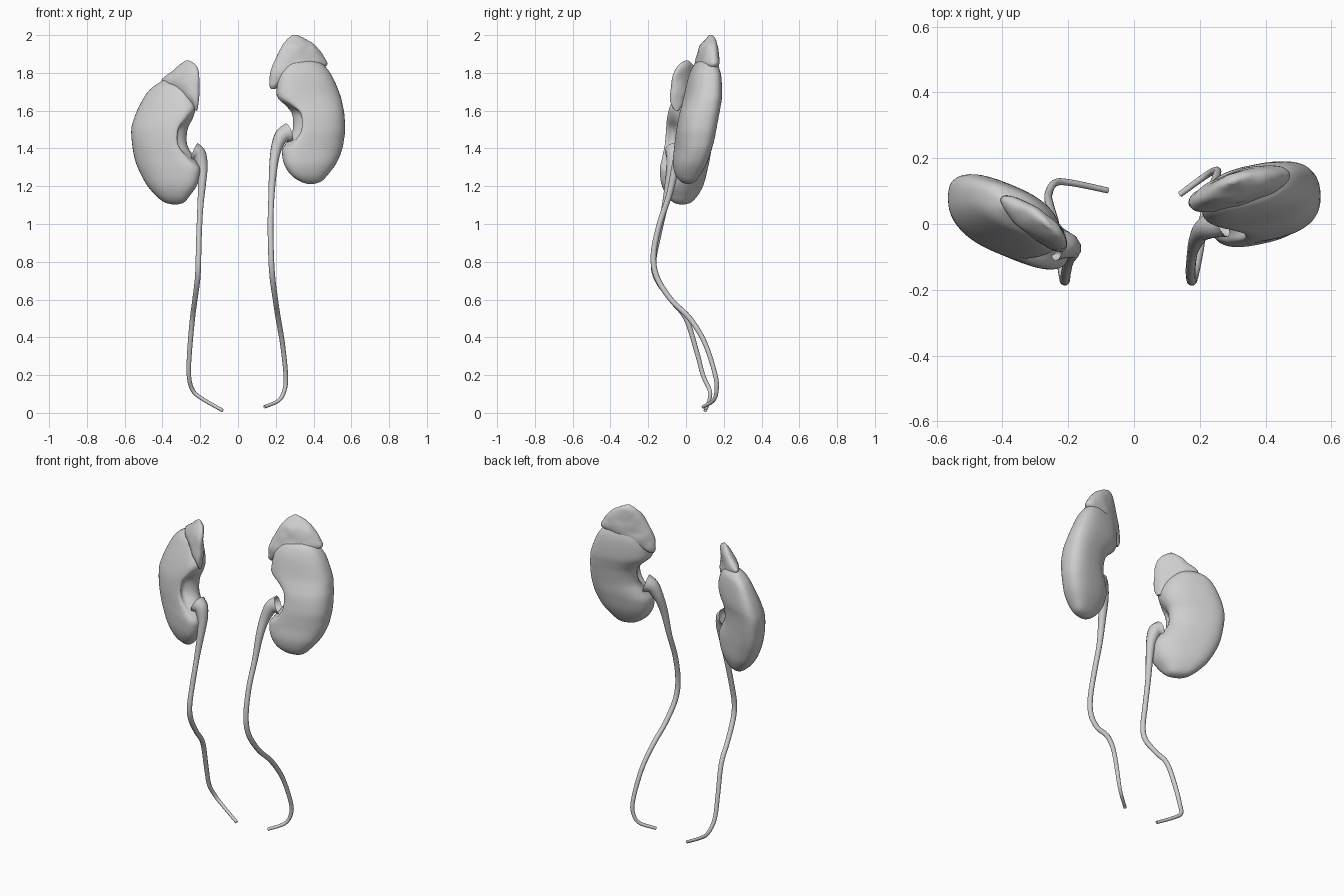
import bpy
import bmesh
import math
from mathutils import noise

cube = bpy.data.objects.get("Cube")
if cube:
    bpy.data.objects.remove(cube, do_unlink=True)

# One pale grey for every part
grey = bpy.data.materials.new("pale_grey")
grey.use_nodes = True
grey.diffuse_color = (.62, .62, .62, 1)
shader = next(n for n in grey.node_tree.nodes if n.type == 'BSDF_PRINCIPLED')
shader.inputs["Base Color"].default_value = grey.diffuse_color
shader.inputs["Roughness"].default_value = .6


def resample(rows, steps):
    """Smooth curve through the rows, whatever their number of columns."""
    result = []
    for i in range(len(rows) - 1):
        before, start = rows[max(i - 1, 0)], rows[i]
        end, after = rows[i + 1], rows[min(i + 2, len(rows) - 1)]
        for step in range(steps):
            f = step / steps
            row = []
            for a, b, c, d in zip(before, start, end, after):
                bend = 2 * a - 5 * b + 4 * c - d
                twist = 3 * (b - c) + d - a
                row.append(b + f * (c - a + f * (bend + f * twist)) / 2)
            result.append(row)
    result.append(list(rows[-1]))
    return result


def select_only(obj):
    for other in bpy.context.selected_objects:
        other.select_set(False)
    bpy.context.view_layer.objects.active = obj
    obj.select_set(True)


def finish(obj):
    obj.data.materials.clear()
    obj.data.materials.append(grey)
    select_only(obj)
    bpy.ops.object.shade_smooth_by_angle(angle=math.radians(60))


def blunt(value, power):
    return math.copysign(abs(value) ** power, value)


def loft(name, rows, slant, power, roughness=0, sides=48, steps=4):
    """Stack oval rings: height, inner x, outer x, middle y, half depth, cleft."""
    bm = bmesh.new()
    rings = []
    for z, inner, outer, middle, depth, cleft in resample(rows, steps):
        ring = []
        half = (outer - inner) / 2
        for i in range(sides):
            angle = math.tau * i / sides
            # The cleft sinks into the inner edge, a little towards the front
            off = (angle - math.pi - .4) / .4
            dx = half * blunt(math.cos(angle), power)
            dx += math.copysign(cleft, half) * math.exp(-off * off)
            y = middle + slant * dx + depth * blunt(math.sin(angle), power)
            ring.append(bm.verts.new(((inner + outer) / 2 + dx, y, z)))
        rings.append(ring)
    for low, high in zip(rings, rings[1:]):
        for i in range(sides):
            j = (i + 1) % sides
            bm.faces.new((low[i], low[j], high[j], high[i]))
    bm.faces.new(rings[0])
    bm.faces.new(rings[-1])
    bmesh.ops.recalc_face_normals(bm, faces=bm.faces)
    # Gentle lumps on the surface
    bm.normal_update()
    for v in bm.verts:
        v.co += v.normal * roughness * noise.noise(v.co * 22)
    mesh = bpy.data.meshes.new(name)
    bm.to_mesh(mesh)
    bm.free()
    obj = bpy.data.objects.new(name, mesh)
    bpy.context.collection.objects.link(obj)
    finish(obj)


def tube(name, points, widths):
    """Tapering open pipe whose first point is the flared mouth."""
    curve = bpy.data.curves.new(name, 'CURVE')
    curve.dimensions = '3D'
    curve.bevel_depth = 1
    curve.bevel_resolution = 4
    path = resample([p + (w,) for p, w in zip(points, widths)], 5)
    spline = curve.splines.new('POLY')
    spline.points.add(len(path) - 1)
    for point, (x, y, z, radius) in zip(spline.points, path):
        point.co = (x, y, z, 1)
        point.radius = radius
    obj = bpy.data.objects.new(name, curve)
    bpy.context.collection.objects.link(obj)
    select_only(obj)
    bpy.ops.object.convert(target='MESH')
    finish(bpy.context.view_layer.objects.active)


# Kidneys: bean shapes, the left one higher and leaning back
left_kidney = [
    (1.212, .37, .4, .01, .01, 0),
    (1.225, .33, .44, .01, .035, 0),
    (1.26, .28, .475, .01, .06, 0),
    (1.32, .243, .52, .02, .082, 0),
    (1.39, .233, .55, .035, .09, 0),
    (1.44, .255, .56, .045, .095, .03),
    (1.5, .283, .567, .055, .098, .05),
    (1.58, .28, .563, .07, .098, .05),
    (1.625, .25, .555, .08, .095, .02),
    (1.68, .205, .542, .09, .09, 0),
    (1.78, .215, .5, .1, .078, 0),
    (1.84, .25, .455, .105, .058, 0),
    (1.865, .29, .41, .11, .035, 0),
    (1.88, .33, .37, .11, .01, 0),
]
right_kidney = [
    (1.103, -.32, -.345, -.02, .01, 0),
    (1.115, -.285, -.39, -.02, .04, 0),
    (1.15, -.255, -.435, -.02, .068, 0),
    (1.21, -.215, -.485, -.018, .09, 0),
    (1.29, -.198, -.527, -.012, .098, 0),
    (1.35, -.225, -.548, 0, .1, .02),
    (1.42, -.262, -.56, .012, .102, .05),
    (1.5, -.26, -.565, .02, .102, .05),
    (1.56, -.235, -.55, .025, .1, .02),
    (1.62, -.225, -.525, .03, .09, 0),
    (1.69, -.25, -.485, .04, .072, 0),
    (1.73, -.285, -.445, .045, .055, 0),
    (1.765, -.33, -.39, .045, .015, 0),
]
loft("left_kidney", left_kidney, .2, .78)
loft("right_kidney", right_kidney, -.4, .78)

# Adrenal glands: flattened lumpy caps draped over the upper ends
left_gland = [
    (1.715, .175, .2, .07, .01, 0),
    (1.74, .167, .24, .075, .03, 0),
    (1.8, .172, .36, .09, .05, 0),
    (1.84, .185, .47, .11, .055, 0),
    (1.89, .205, .452, .115, .05, 0),
    (1.94, .23, .415, .12, .042, 0),
    (1.98, .26, .36, .13, .025, 0),
    (2, .29, .315, .13, .006, 0),
]
right_gland = [
    (1.6, -.215, -.23, -.05, .01, 0),
    (1.65, -.207, -.265, -.045, .035, 0),
    (1.7, -.203, -.33, -.02, .048, 0),
    (1.755, -.204, -.405, .005, .048, 0),
    (1.8, -.207, -.36, 0, .042, 0),
    (1.84, -.22, -.315, 0, .03, 0),
    (1.865, -.255, -.275, 0, .008, 0),
]
loft("left_adrenal_gland", left_gland, .26, 1, .004)
loft("right_adrenal_gland", right_gland, -.65, 1, .004)

# Ureters: flared at the kidney, winding down to a thin end
widths = [.053, .04, .029, .022, .016, .015, .015, .015, .014, .014,
          .013, .012, .011, .01, .009]
left_path = [
    (.267, .01, 1.483), (.232, -.005, 1.465), (.203, -.025, 1.4),
    (.187, -.055, 1.3), (.177, -.09, 1.15), (.172, -.14, 1),
    (.175, -.172, .84), (.182, -.155, .72), (.198, -.08, .6),
    (.213, .02, .5), (.235, .1, .37), (.253, .155, .2),
    (.246, .162, .12), (.215, .145, .065), (.14, .09, .032),
]
right_path = [
    (-.232, -.06, 1.38), (-.205, -.065, 1.363), (-.189, -.075, 1.3),
    (-.19, -.09, 1.22), (-.2, -.115, 1.08), (-.207, -.15, .92),
    (-.21, -.172, .8), (-.214, -.155, .71), (-.228, -.08, .6),
    (-.241, 0, .5), (-.256, .055, .33), (-.26, .09, .2),
    (-.24, .125, .12), (-.19, .125, .075), (-.08, .102, .012),
]
tube("left_ureter", left_path, widths)
tube("right_ureter", right_path, widths)
